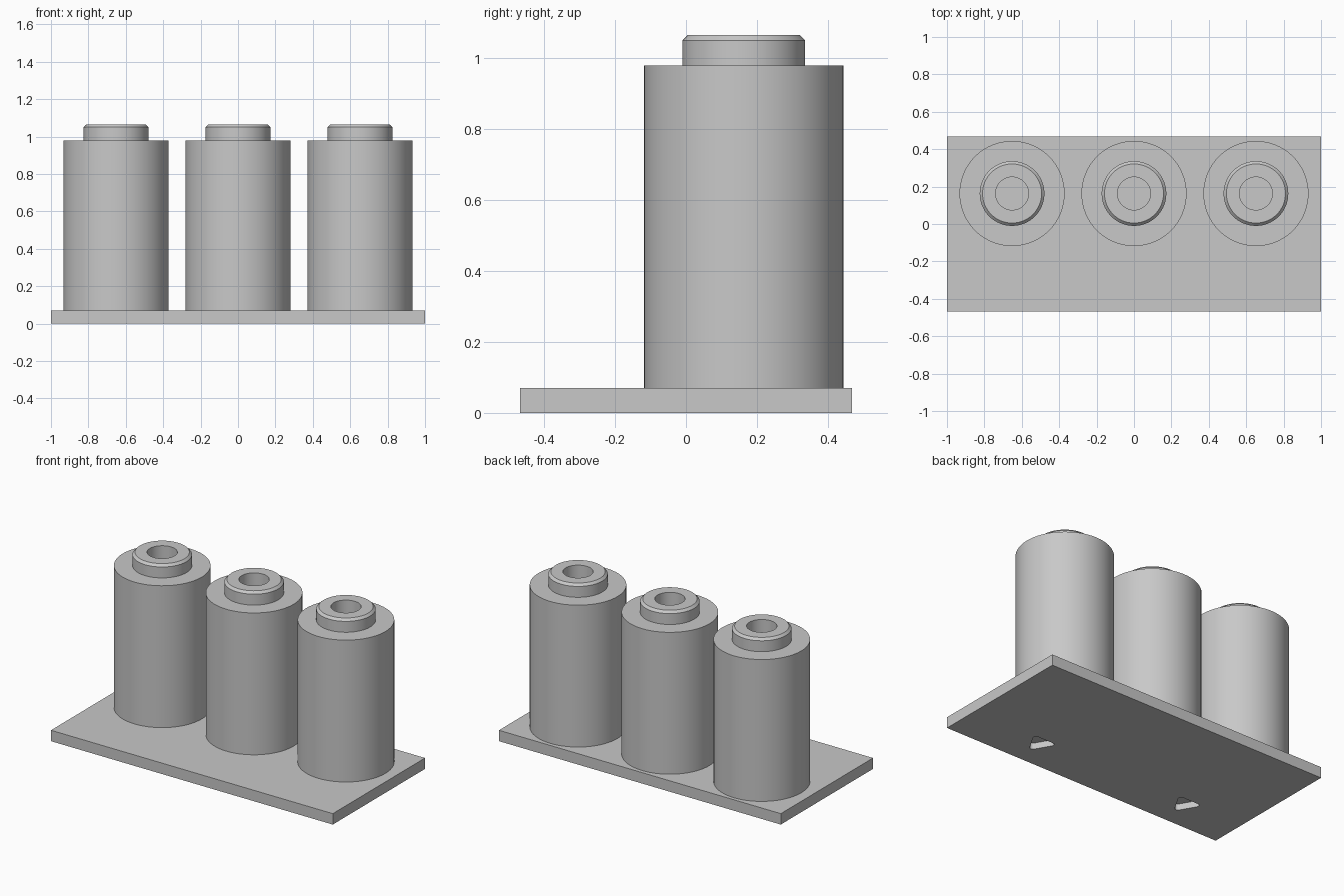
import bpy, bmesh, math

cube = bpy.data.objects.get("Cube")
if cube:
    bpy.data.objects.remove(cube, do_unlink=True)

grey = bpy.data.materials.new("plain grey")
grey.use_nodes = True
COLOUR = (0.58, 0.58, 0.58, 1)
grey.diffuse_color = COLOUR
grey.node_tree.nodes["Principled BSDF"].inputs["Base Color"].default_value = COLOUR


def add_object(name, bm):
    bmesh.ops.recalc_face_normals(bm, faces=bm.faces)
    mesh = bpy.data.meshes.new(name)
    bm.to_mesh(mesh)
    bm.free()
    mesh.materials.append(grey)
    obj = bpy.data.objects.new(name, mesh)
    bpy.context.collection.objects.link(obj)
    return obj


def select(obj):
    bpy.ops.object.select_all(action='DESELECT')
    obj.select_set(True)
    bpy.context.view_layer.objects.active = obj


def lathe(name, profile, x, y, sides=64):
    """Revolve (radius, height) points into a solid, capping both ends."""
    bm = bmesh.new()
    rings = [[bm.verts.new((x + r * math.cos(math.tau * i / sides),
                            y + r * math.sin(math.tau * i / sides), z))
              for i in range(sides)] for r, z in profile]
    for low, high in zip(rings, rings[1:]):
        for i in range(sides):
            j = (i + 1) % sides
            bm.faces.new((low[i], low[j], high[j], high[i]))
    bm.faces.new(rings[0])
    bm.faces.new(rings[-1])
    obj = add_object(name, bm)
    select(obj)
    bpy.ops.object.shade_smooth_by_angle(angle=math.radians(30))
    return obj


def triangle_cutter(x, y, reach=0.0635, corner=0.018, depth=0.04):
    """Rounded triangular prism pointing to the front."""
    bm = bmesh.new()
    verts = []
    for k in range(3):
        middle = -math.pi / 2 + k * math.tau / 3
        for step in range(9):
            a = middle + (step / 8 - 0.5) * math.tau / 3
            verts.append(bm.verts.new((
                x + reach * math.cos(middle) + corner * math.cos(a),
                y + reach * math.sin(middle) + corner * math.sin(a), -0.05)))
    face = bm.faces.new(verts)
    grown = bmesh.ops.extrude_face_region(bm, geom=[face])["geom"]
    bmesh.ops.translate(bm, vec=(0, 0, 0.05 + depth),
                        verts=[v for v in grown if isinstance(v, bmesh.types.BMVert)])
    cutter = add_object("pocket_cutter", bm)
    cutter.hide_render = True
    return cutter


# Base plate
THICK = 0.07
bm = bmesh.new()
bmesh.ops.create_cube(bm, size=1)
bmesh.ops.scale(bm, vec=(2, 0.935, THICK), verts=bm.verts)
bmesh.ops.translate(bm, vec=(0, 0, THICK / 2), verts=bm.verts)
plate = add_object("base_plate", bm)

# Hanging pockets in the underside
for x in (-0.60, 0.48):
    cutter = triangle_cutter(x, -0.262)
    cut = plate.modifiers.new("pocket", 'BOOLEAN')
    cut.operation = 'DIFFERENCE'
    cut.solver = 'EXACT'
    cut.object = cutter
    select(plate)
    bpy.ops.object.modifier_apply(modifier=cut.name)
    bpy.data.objects.remove(cutter, do_unlink=True)

# Three cylinders, each with a chamfered neck and a bored hole
PROFILE = [(0.281, THICK), (0.281, 0.98), (0.173, 0.98), (0.173, 1.05),
           (0.158, 1.065), (0.088, 1.065), (0.088, 0.98)]
for side, x in (("right", -0.652), ("middle", 0), ("left", 0.652)):
    lathe(side + "_cylinder", PROFILE, x, 0.163)
